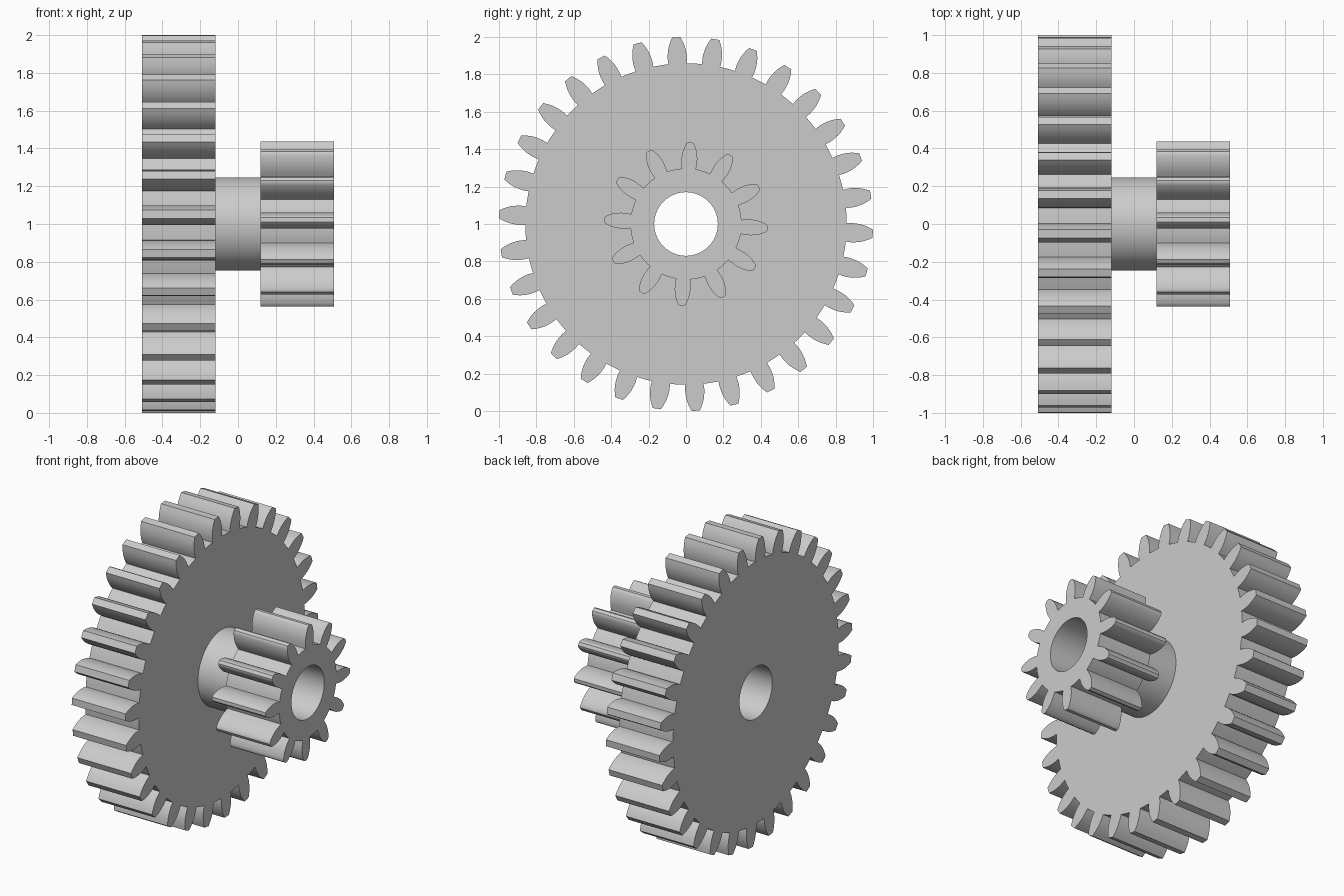
import bpy, bmesh
from math import sin, cos, pi, radians

cube = bpy.data.objects.get("Cube")
if cube:
    bpy.data.objects.remove(cube, do_unlink=True)

grey = bpy.data.materials.new("light grey")
grey.use_nodes = True
COLOUR = (0.6, 0.6, 0.6, 1.0)
grey.diffuse_color = COLOUR
grey.node_tree.nodes["Principled BSDF"].inputs["Base Color"].default_value = COLOUR

BORE = 0.17
AXIS_Z = 1.0
BORE_SEGMENTS = 120


def ring_part(name, sector, count, offset, x0, x1, caps=True):
    """Bored prism along x; sector is a list of (radius, angle) spanning one repeat."""
    pitch = 2 * pi / count
    steps = BORE_SEGMENTS // count
    bore = [(BORE, -pitch / 2 + pitch * i / steps) for i in range(steps + 1)]
    bm = bmesh.new()
    for k in range(count):
        turn = offset + k * pitch

        def ring(points, x):
            return [bm.verts.new((x, r * sin(a + turn), AXIS_Z + r * cos(a + turn)))
                    for r, a in points]

        out0, out1 = ring(sector, x0), ring(sector, x1)
        in0, in1 = ring(bore, x0), ring(bore, x1)
        for a, b in ((out0, out1), (in1, in0)):
            for i in range(len(a) - 1):
                bm.faces.new((a[i], a[i + 1], b[i + 1], b[i]))
        if caps:
            bm.faces.new(out0 + in0[::-1])
            bm.faces.new(out1[::-1] + in1)
    bmesh.ops.remove_doubles(bm, verts=bm.verts, dist=1e-5)
    bmesh.ops.recalc_face_normals(bm, faces=bm.faces)
    mesh = bpy.data.meshes.new(name)
    bm.to_mesh(mesh)
    bm.free()
    mesh.materials.append(grey)
    obj = bpy.data.objects.new(name, mesh)
    bpy.context.collection.objects.link(obj)
    bpy.ops.object.select_all(action='DESELECT')
    obj.select_set(True)
    bpy.context.view_layer.objects.active = obj
    bpy.ops.object.shade_smooth_by_angle(angle=radians(25))
    return obj


def tooth_sector(flank, count):
    """Mirror a (radius, half width) flank and add the root arc on both sides."""
    half = pi / count
    root = flank[0][0]
    right = [(r, w / r) for r, w in flank]
    foot = right[0][1]
    right = [(root, half), (root, (half + foot) / 2)] + right
    return [(r, -a) for r, a in right] + right[::-1]


# Large gear with 30 teeth
large_flank = [(0.859, 0.049), (0.885, 0.0515), (0.91, 0.0505), (0.9375, 0.0465),
               (0.96, 0.040), (0.98, 0.032), (1.0, 0.022)]
ring_part("large_gear", tooth_sector(large_flank, 30), 30, radians(-3), -0.507, -0.118)

# Small gear with 12 teeth
small_flank = [(0.297, 0.038), (0.325, 0.041), (0.35, 0.0425), (0.375, 0.040),
               (0.40, 0.034), (0.42, 0.026), (0.432, 0.019), (0.4375, 0.011)]
ring_part("small_gear", tooth_sector(small_flank, 12), 12, radians(3), 0.118, 0.507)

# Round hub joining the gears
hub_arc = [(0.247, radians(-15 + 3 * i)) for i in range(11)]
ring_part("hub", hub_arc, 12, 0.0, -0.118, 0.118, caps=False)
